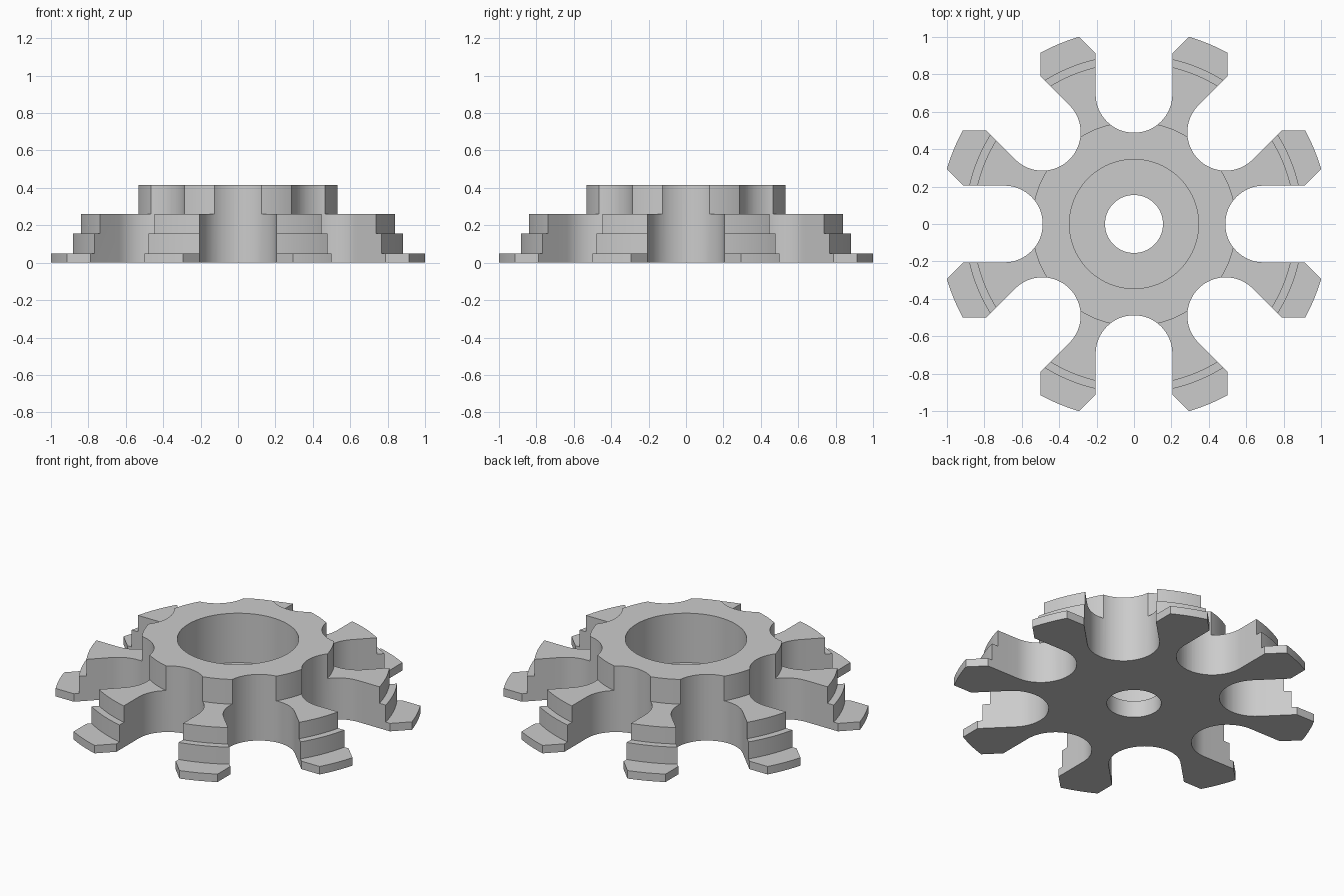
import bpy, bmesh
from math import sin, cos, pi, radians

cube = bpy.data.objects.get("Cube")
if cube:
    bpy.data.objects.remove(cube, do_unlink=True)

SEGMENTS = 144

grey = bpy.data.materials.new("light_grey")
grey.use_nodes = True
grey.diffuse_color = (0.6, 0.6, 0.6, 1)
grey.node_tree.nodes["Principled BSDF"].inputs["Base Color"].default_value = (0.6, 0.6, 0.6, 1)


def make_object(name, bm):
    bmesh.ops.recalc_face_normals(bm, faces=bm.faces)
    mesh = bpy.data.meshes.new(name)
    bm.to_mesh(mesh)
    bm.free()
    mesh.materials.append(grey)
    obj = bpy.data.objects.new(name, mesh)
    bpy.context.collection.objects.link(obj)
    return obj


# Stepped disc with counterbored centre hole: closed (radius, height) profile
profile = [(0.155, 0), (1.043, 0), (1.043, 0.05), (0.905, 0.05), (0.905, 0.157),
           (0.863, 0.157), (0.863, 0.26), (0.547, 0.26), (0.547, 0.415),
           (0.345, 0.415), (0.345, 0.105), (0.155, 0.105)]
bm = bmesh.new()
rings = []
for i in range(SEGMENTS):
    a = 2 * pi * i / SEGMENTS
    rings.append([bm.verts.new((r * cos(a), r * sin(a), z)) for r, z in profile])
for i in range(SEGMENTS):
    p, q = rings[i - 1], rings[i]
    for j in range(len(profile)):
        bm.faces.new((p[j - 1], q[j - 1], q[j], p[j]))
hub = make_object("spoked_hub", bm)

# Eight round-bottomed slots, flared at the mouth to chamfer the spoke tips
CENTRE, WIDTH, FLARE, END = 0.693, 0.205, 0.911, 1.1
mouth = WIDTH + END - FLARE
outline = [(END, mouth), (FLARE, WIDTH)]
outline += [(CENTRE + WIDTH * cos(t), WIDTH * sin(t))
            for t in (pi / 2 + pi * k / 32 for k in range(33))]
outline += [(FLARE, -WIDTH), (END, -mouth)]
bm = bmesh.new()
for k in range(8):
    a = radians(45 * k)
    base = bm.faces.new([bm.verts.new((x * cos(a) - y * sin(a),
                                       x * sin(a) + y * cos(a), -0.1))
                         for x, y in outline])
    side = bmesh.ops.extrude_face_region(bm, geom=[base])
    top = [v for v in side["geom"] if isinstance(v, bmesh.types.BMVert)]
    bmesh.ops.translate(bm, verts=top, vec=(0, 0, 0.7))
cutter = make_object("slot_cutter", bm)
cutter.hide_render = True

# Cut the slots, then discard the cutter
cut = hub.modifiers.new("slots", "BOOLEAN")
cut.operation = "DIFFERENCE"
cut.solver = "EXACT"
cut.object = cutter
bpy.ops.object.select_all(action="DESELECT")
bpy.context.view_layer.objects.active = hub
hub.select_set(True)
bpy.ops.object.modifier_apply(modifier=cut.name)
bpy.data.objects.remove(cutter, do_unlink=True)
bpy.ops.object.shade_smooth_by_angle(angle=radians(30))
